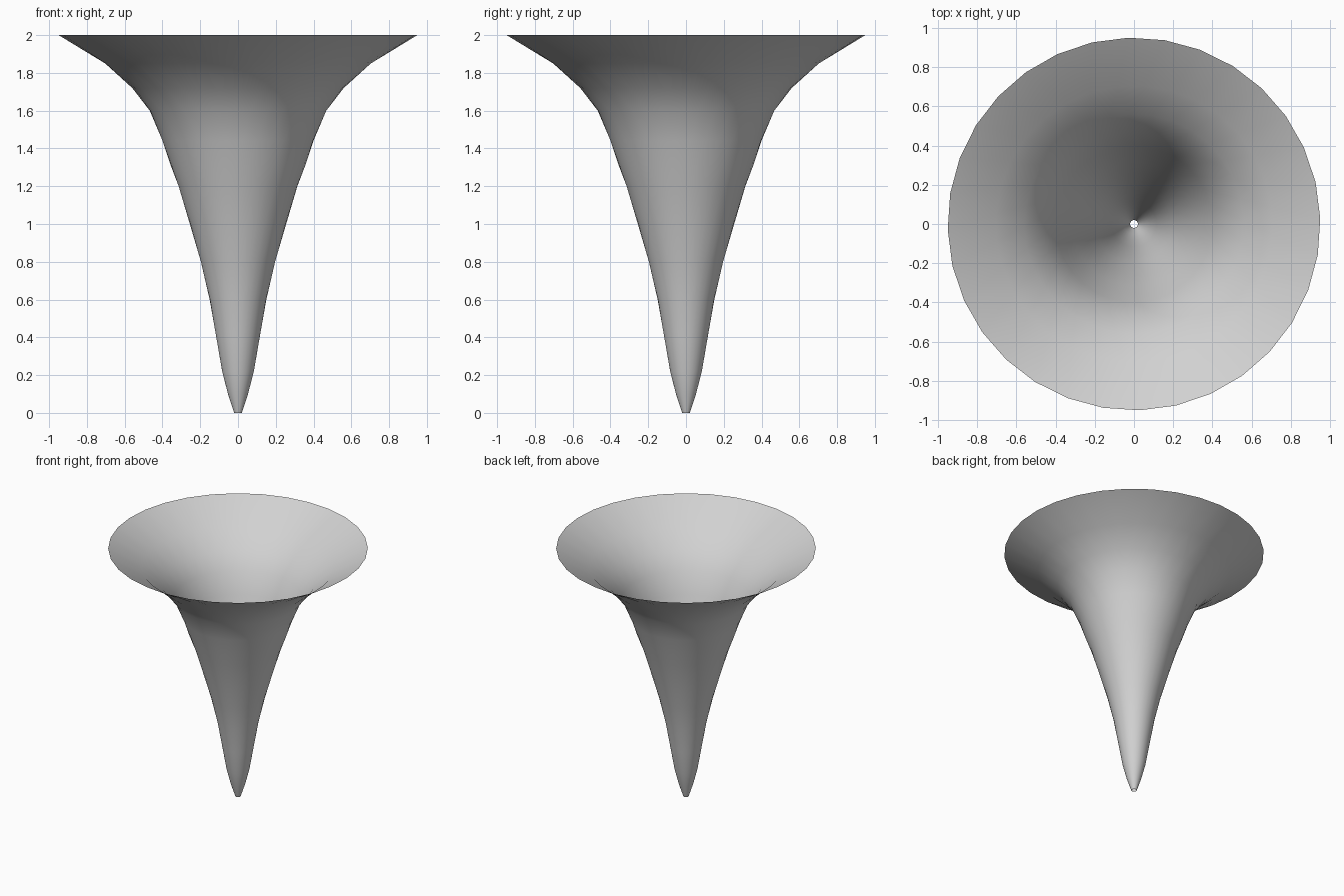
import bpy, bmesh, math

cube = bpy.data.objects.get("Cube")
if cube:
    bpy.data.objects.remove(cube, do_unlink=True)

SIDES = 32
# Funnel profile: radius, height, twist in degrees
PROFILE = [
    (0.02, 0.0, 68), (0.053, 0.1, 66), (0.084, 0.22, 64), (0.115, 0.4, 60),
    (0.15, 0.6, 56), (0.197, 0.8, 51), (0.255, 1.0, 45), (0.315, 1.2, 38),
    (0.36, 1.32, 32), (0.4, 1.44, 26), (0.468, 1.6, 19), (0.56, 1.72, 13),
    (0.705, 1.85, 7), (0.95, 2.0, 1.7),
]

# Plain grey
grey = bpy.data.materials.new("light_grey")
grey.use_nodes = True
colour = (0.64, 0.64, 0.64, 1)
grey.diffuse_color = colour
grey.node_tree.nodes["Principled BSDF"].inputs["Base Color"].default_value = colour

# Open twisted funnel, a single sheet with a hole at the tip
bm = bmesh.new()
rings = []
for radius, height, twist in PROFILE:
    ring = []
    for i in range(SIDES):
        a = math.tau * i / SIDES + math.radians(twist)
        ring.append(bm.verts.new((radius * math.cos(a), radius * math.sin(a), height)))
    rings.append(ring)
for low, high in zip(rings, rings[1:]):
    for i in range(SIDES):
        j = (i + 1) % SIDES
        bm.faces.new((low[i], low[j], high[j], high[i])).smooth = True
mesh = bpy.data.meshes.new("funnel")
bm.to_mesh(mesh)
bm.free()
mesh.materials.append(grey)
funnel = bpy.data.objects.new("funnel", mesh)
bpy.context.collection.objects.link(funnel)
